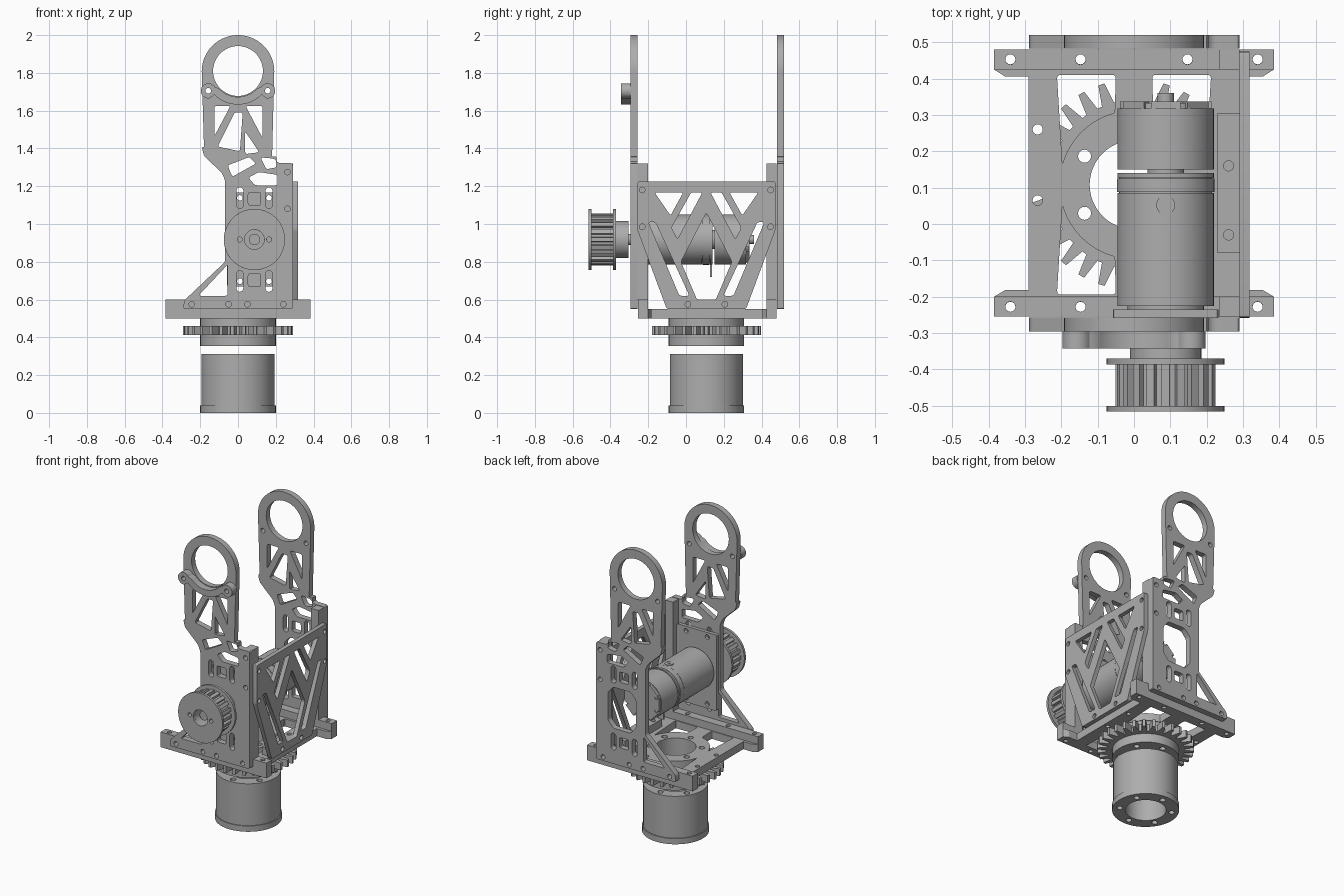
import bpy, bmesh
from math import sin, cos, pi, radians
from mathutils import Vector

if "Cube" in bpy.data.objects:
    bpy.data.objects.remove(bpy.data.objects["Cube"])

metal = bpy.data.materials.new("grey metal")
metal.use_nodes = True
GREY = (0.42, 0.42, 0.42, 1)
metal.diffuse_color = GREY
metal.node_tree.nodes["Principled BSDF"].inputs["Base Color"].default_value = GREY


# Outline helpers: every outline is a closed list of 2D points
def arc(cx, cy, r, a0, a1, n=16):
    angles = [radians(a0 + (a1 - a0) * i / n) for i in range(n + 1)]
    return [(cx + r * cos(a), cy + r * sin(a)) for a in angles]


def circle(cx, cy, r, n=48):
    return arc(cx, cy, r, 0, 360, n)[:-1]


def rect(x0, x1, y0, y1):
    return [(x0, y0), (x1, y0), (x1, y1), (x0, y1)]


def slot(x, y0, y1, r):
    return arc(x, y1 - r, r, 0, 180, 8) + arc(x, y0 + r, r, 180, 360, 8)


def soft(points, r=0.012):
    """Round the corners of a polygon."""
    out, n = [], len(points)
    for i in range(n):
        p, a, b = (Vector(points[k % n]) for k in (i, i - 1, i + 1))
        da, db = a - p, b - p
        s = p + da.normalized() * min(r, da.length / 3)
        e = p + db.normalized() * min(r, db.length / 3)
        for t in (0, 0.33, 0.67, 1):
            out.append(tuple(s * (1 - t) ** 2 + p * (2 * t * (1 - t)) + e * t * t))
    return out


def flip(points, c=0):
    return [(2 * c - x, y) for x, y in points]


def ring_holes(cx, cy, radius, r, n=6, start=30):
    return [circle(*arc(cx, cy, radius, start + 360 * i / n, 0, 1)[0], r, 16) for i in range(n)]


def teeth(cx, cy, root, tip, n, root_part, tip_part):
    pts = []
    for i in range(n):
        for r, f in ((root, -root_part), (tip, -tip_part), (tip, tip_part), (root, root_part)):
            a = 2 * pi * (i + f) / n
            pts.append((cx + r * cos(a), cy + r * sin(a)))
    return pts


def slab(name, axis, lo, hi, outline, holes=(), bevel=0):
    """Extrude an outline with holes between lo and hi along an axis."""
    curve = bpy.data.curves.new(name, 'CURVE')
    curve.dimensions = '2D'
    curve.fill_mode = 'BOTH'
    curve.extrude = (hi - lo) / 2
    for pts in [outline, *holes]:
        s = curve.splines.new('POLY')
        s.points.add(len(pts) - 1)
        for p, (x, y) in zip(s.points, pts):
            p.co = (x, y, 0, 1)
        s.use_cyclic_u = True
    temp = bpy.data.objects.new(name, curve)
    mesh = bpy.data.meshes.new_from_object(temp)
    bpy.data.objects.remove(temp)
    bpy.data.curves.remove(curve)
    mid = (lo + hi) / 2
    bm = bmesh.new()
    bm.from_mesh(mesh)
    for v in bm.verts:
        u, w, d = v.co
        v.co = {'X': (mid + d, u, w), 'Y': (u, mid + d, w), 'Z': (u, w, mid + d)}[axis]
    bmesh.ops.remove_doubles(bm, verts=bm.verts, dist=0.0001)
    bmesh.ops.recalc_face_normals(bm, faces=bm.faces)
    for f in bm.faces:
        f.smooth = True
    for e in bm.edges:
        e.smooth = len(e.link_faces) == 2 and e.calc_face_angle(4) < 0.5
    bm.to_mesh(mesh)
    bm.free()
    mesh.materials.clear()
    mesh.materials.append(metal)
    obj = bpy.data.objects.new(name, mesh)
    bpy.context.collection.objects.link(obj)
    if bevel:
        m = obj.modifiers.new("Bevel", 'BEVEL')
        m.width, m.segments, m.limit_method = bevel, 2, 'ANGLE'
    return obj


CY = 0.108           # turntable axis in y
MX, MZ = 0.087, 0.918  # motor axis

# Turntable: lower tube, clamp discs and gear
bolts = ring_holes(0, CY, 0.157, 0.018)
bore = circle(0, CY, 0.122)
slab("tube_flange", 'Z', 0, 0.038, circle(0, CY, 0.2), [bore, *bolts])
slab("tube_body", 'Z', 0.038, 0.313, circle(0, CY, 0.194), [bore, *bolts])
slab("lower_clamp_disc", 'Z', 0.355, 0.413, circle(0, CY, 0.2), [bore, *bolts])
slab("turntable_gear", 'Z', 0.413, 0.46, teeth(0, CY, 0.232, 0.29, 30, 0.36, 0.15), [bore, *bolts])
slab("upper_clamp_disc", 'Z', 0.46, 0.5, circle(0, CY, 0.2), [bore, *bolts])

# Base plate with four corner windows around the ring
quarter = arc(0, 0, 0.205, 16, 75) + [(0.05, 0.302), (0.212, 0.302)]
windows = [[(sx * x, CY + sy * y) for x, y in soft(quarter, 0.01)]
           for sx in (-1, 1) for sy in (-1, 1)]
rail_x = (-0.34, -0.147, 0.147, 0.34)
side = [(0.385, -0.255), (0.385, -0.2), (0.355, -0.182), (0.29, -0.182),
        (0.29, 0.406), (0.355, 0.406), (0.385, 0.425), (0.385, 0.48)]
base_holes = [circle(x, y, 0.014, 16) for x in rail_x for y in (-0.228, 0.453)]
base_holes += [circle(x, y, 0.014, 16) for x in (-0.265, 0.26) for y in (0.065, 0.26)]
slab("base_plate", 'Z', 0.5, 0.55, side + flip(side)[::-1], [bore, *bolts, *windows, *base_holes])
for name, y0, y1 in (("front_rail", -0.255, -0.2), ("back_rail", 0.425, 0.48)):
    slab(name, 'Z', 0.55, 0.6, rect(-0.385, 0.385, y0, y1),
         [circle(x, (y0 + y1) / 2, 0.014, 16) for x in rail_x])
slab("side_rail", 'Z', 0.55, 0.6, rect(0.23, 0.29, -0.08, 0.305),
     [circle(0.26, y, 0.014, 16) for y in (-0.03, 0.16)])

# Corner posts that carry the truss panel
for name, y0, y1 in (("front_post", -0.256, -0.2), ("back_post", 0.425, 0.48)):
    slab(name, 'Z', 0.6, 1.32, rect(0.235, 0.29, y0, y1))

# Tall front and back plates
upright = arc(0, 1.808, 0.192, 0, 180, 40) + soft([
    (-0.192, 1.41), (-0.18, 1.36), (-0.085, 1.27), (-0.068, 1.23), (-0.068, 0.8),
    (-0.285, 0.595), (-0.29, 0.55), (0.29, 0.55), (0.29, 1.322), (0.215, 1.322), (0.192, 1.345)])
lattice = [
    [(-0.125, 1.625), (-0.04, 1.625), (-0.125, 1.465)],
    [(0.04, 1.625), (0.13, 1.625), (0.13, 1.455)],
    [(-0.018, 1.59), (0.025, 1.59), (0.01, 1.385), (-0.108, 1.41)],
    [(0.038, 1.49), (0.112, 1.38), (0.038, 1.37)],
    [(-0.055, 1.31), (0.06, 1.355), (0.095, 1.32), (-0.03, 1.25)],
    [(0.12, 1.35), (0.205, 1.36), (0.205, 1.3), (0.15, 1.29)],
    [(0.055, 1.245), (0.11, 1.275), (0.21, 1.26), (0.21, 1.205), (0.09, 1.205)],
    [(-0.055, 0.785), (-0.055, 0.62), (-0.21, 0.62)],
    rect(MX - 0.033, MX + 0.033, 1.1, 1.168), rect(MX - 0.033, MX + 0.033, 0.668, 0.736)]
pierced = [soft(p) for p in lattice] + [circle(0, 1.81, 0.132)]
pierced += [slot(MX + s * 0.077, z, z + 0.112, 0.018) for s in (-1, 1) for z in (0.641, 1.082)]
pierced += [circle(x, 0.575, 0.015, 16) for x in (-0.245, -0.05, 0.05, 0.24)]
pierced += [circle(0.262, z, 0.015, 16) for z in (1.08, 1.275)]
pierced += [circle(s * 0.157, 1.705, 0.015, 16) for s in (-1, 1)]
slab("front_upright", 'Y', -0.295, -0.257, upright, pierced + [circle(MX, MZ, 0.1)])
cutout = soft([(0.0, 0.83), (0.04, 0.785), (0.165, 0.785), (0.205, 0.83),
               (0.205, 1.01), (0.165, 1.055), (0.04, 1.055), (0.0, 1.01)])
slab("back_upright", 'Y', 0.482, 0.52, upright, pierced + [cutout])

# Crescent bracket under the front ring
crescent = (arc(0, 1.81, 0.178, 225, 315) + arc(0.157, 1.705, 0.04, -100, 150)
            + arc(0, 1.81, 0.137, -42, -138) + arc(-0.157, 1.705, 0.04, 30, 280))
slab("crescent_bracket", 'Y', -0.343, -0.295, crescent,
     [circle(s * 0.157, 1.705, 0.015, 16) for s in (-1, 1)])

# Truss panel on the left side
panel = [(-0.366, 1.225), (-0.366, 0.97), (-0.21, 0.55), (0.21, 0.55), (0.366, 0.97), (0.366, 1.225)]
half = [[(-0.275, 1.168), (-0.122, 1.168), (-0.19, 1.045)],
        [(-0.08, 1.168), (-0.021, 1.168), (-0.153, 0.92), (-0.185, 0.98)],
        [(-0.307, 1.01), (-0.27, 1.01), (-0.09, 0.62), (-0.143, 0.62)]]
middle = [(0, 1.06), (0.135, 0.8), (0.05, 0.6), (-0.05, 0.6), (-0.135, 0.8)]
truss = [soft(p) for p in half + [flip(p) for p in half] + [middle]]
truss += [circle(s * u, z, 0.015, 16) for s in (-1, 1)
          for u, z in ((0.34, 1.18), (0.34, 0.985), (0.098, 0.575))]
shift = lambda pts: [(u + CY, z) for u, z in pts]
slab("truss_panel", 'X', 0.29, 0.318, shift(soft(panel)), [shift(p) for p in truss])

# Motor mounting plate
slab("motor_mount", 'Y', -0.257, -0.235, soft(rect(MX - 0.145, MX + 0.145, 0.668, 1.168)),
     [circle(MX, MZ, 0.06)] + [circle(MX + s * 0.077, z, 0.015, 16)
                               for s in (-1, 1) for z in (0.697, 1.138)])

# Motor and gearbox, stacked along y
for name, y0, y1, r in (("gearbox_nose", -0.257, -0.225, 0.105), ("gearbox", -0.225, 0.085, 0.133),
                        ("gearbox_band", 0.088, 0.125, 0.134), ("gearbox_rim", 0.127, 0.14, 0.133),
                        ("coupling", 0.14, 0.15, 0.05), ("motor_can", 0.15, 0.318, 0.133),
                        ("motor_cap", 0.318, 0.333, 0.122), ("motor_end_shaft", 0.333, 0.36, 0.023),
                        ("drive_shaft", -0.48, -0.257, 0.03), ("motor_core", 0.085, 0.14, 0.128)):
    slab(name, 'Y', y0, y1, circle(MX, MZ, r))
slab("motor_cap_lugs", 'Y', 0.318, 0.337, teeth(MX, MZ, 0.105, 0.132, 8, 0.42, 0.4))
slab("motor_tab", 'Y', 0.126, 0.138, rect(MX - 0.02, MX + 0.02, 0.72, 0.79))
slab("gearbox_screw", 'Z', MZ + 0.128, MZ + 0.136, circle(MX, 0.052, 0.026, 24),
     [rect(MX - 0.012, MX + 0.012, 0.049, 0.055)])

# Toothed belt pulley with its hub
pulley_holes = [circle(MX, MZ, 0.052)] + [circle(MX + s * 0.078, MZ, 0.013, 16) for s in (-1, 1)]
slab("pulley_hub", 'Y', -0.37, -0.305, circle(MX, MZ, 0.098), pulley_holes)
slab("pulley_teeth", 'Y', -0.5, -0.385, teeth(MX, MZ, 0.12, 0.138, 20, 0.32, 0.26), pulley_holes)
for name, y in (("pulley_front_flange", -0.516), ("pulley_back_flange", -0.386)):
    slab(name, 'Y', y, y + 0.016, circle(MX, MZ, 0.162), pulley_holes, 0.004)
